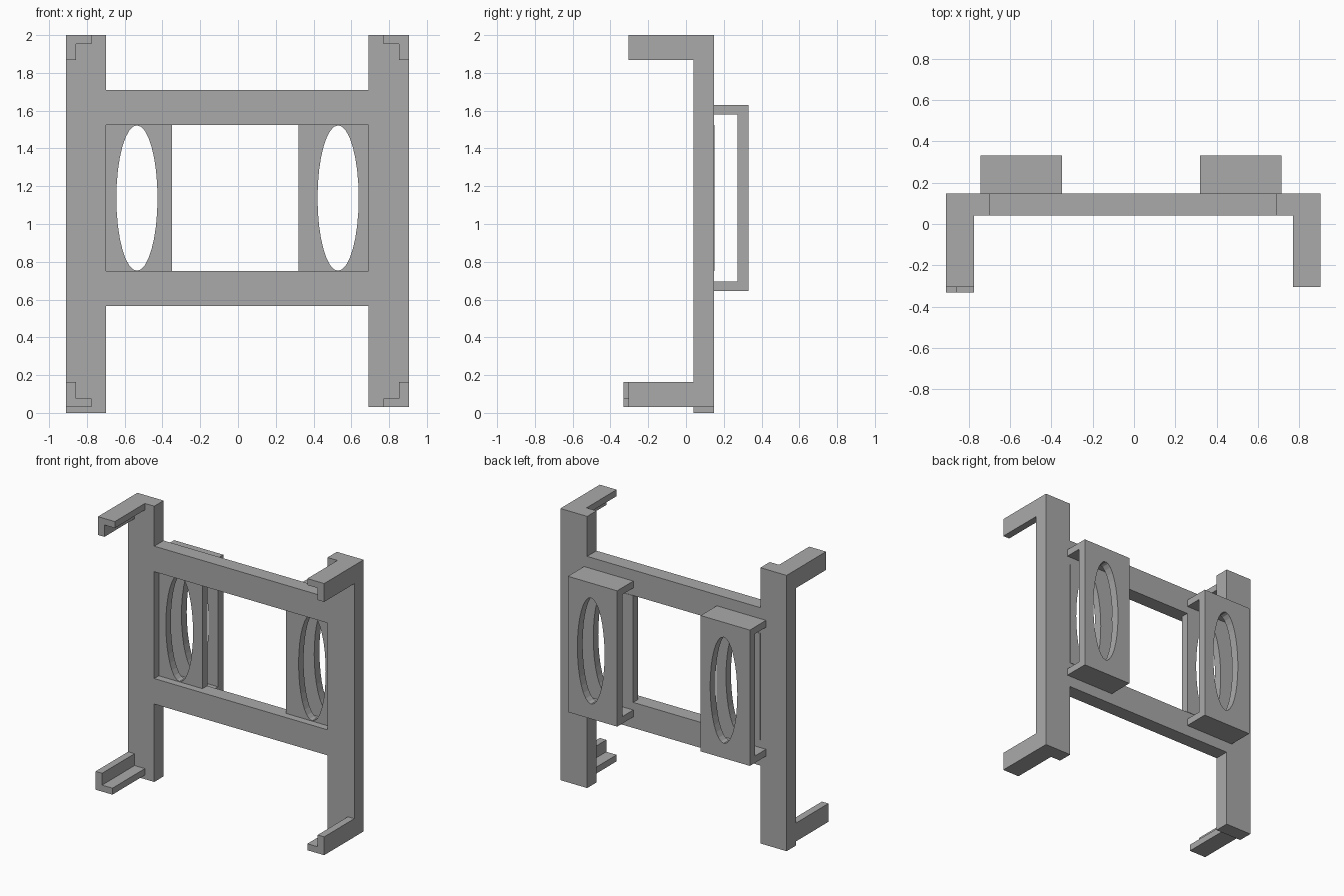
import bpy, bmesh, math

cube = bpy.data.objects.get("Cube")
if cube:
    bpy.data.objects.remove(cube, do_unlink=True)

GREY = (0.4, 0.4, 0.4, 1.0)
grey = bpy.data.materials.new("plain grey")
grey.use_nodes = True
grey.diffuse_color = GREY
grey.node_tree.nodes["Principled BSDF"].inputs["Base Color"].default_value = GREY


def rect(x0, x1, z0, z1):
    return [(x0, z0), (x1, z0), (x1, z1), (x0, z1)]


def ellipse(cx, cz, rx, rz, n=32):
    angles = [2 * math.pi * i / n for i in range(n)]
    return [(cx + rx * math.cos(a), cz + rz * math.sin(a)) for a in angles]


def extrude_profile(name, y0, y1, outline, *holes):
    """Fill an x-z outline with holes and extrude it from y0 to y1."""
    bm = bmesh.new()
    for loop in (outline, *holes):
        verts = [bm.verts.new((x, y0, z)) for x, z in loop]
        for i, v in enumerate(verts):
            bm.edges.new((verts[i - 1], v))
    bmesh.ops.triangle_fill(bm, use_beauty=True, edges=bm.edges[:])
    result = bmesh.ops.extrude_face_region(bm, geom=bm.faces[:], use_keep_orig=True)
    moved = [g for g in result["geom"] if isinstance(g, bmesh.types.BMVert)]
    bmesh.ops.translate(bm, verts=moved, vec=(0, y1 - y0, 0))
    bmesh.ops.recalc_face_normals(bm, faces=bm.faces[:])
    mesh = bpy.data.meshes.new(name)
    bm.to_mesh(mesh)
    bm.free()
    mesh.materials.append(grey)
    obj = bpy.data.objects.new(name, mesh)
    bpy.context.collection.objects.link(obj)
    return obj


# H-shaped main frame with a central window
FRONT, BACK = 0.04, 0.147
LEFT, RIGHT = 0.905, -0.91
IN_L, IN_R = 0.69, -0.70
BAR_LOW, BAR_HIGH = 0.565, 1.71
WIN_LOW, WIN_HIGH = 0.75, 1.525
BASE, TOP = 0.03, 2.0
h_outline = [
    (RIGHT, 0), (IN_R, 0), (IN_R, BAR_LOW), (IN_L, BAR_LOW),
    (IN_L, BASE), (LEFT, BASE), (LEFT, TOP), (IN_L, TOP),
    (IN_L, BAR_HIGH), (IN_R, BAR_HIGH), (IN_R, TOP), (RIGHT, TOP),
]
extrude_profile("frame", FRONT, BACK, h_outline, rect(IN_R, IN_L, WIN_LOW, WIN_HIGH))

# L-section corner arms reaching forward from the posts
for side, outer, inward in (("left", LEFT, -1), ("right", RIGHT, 1)):
    for level, edge, up in (("upper", TOP, -1), ("lower", BASE, 1)):
        reach = -0.332 if (side, level) == ("right", "lower") else -0.305
        section = [(0, 0), (0.135, 0), (0.135, 0.047), (0.052, 0.047),
                   (0.052, 0.133), (0, 0.133)]
        section = [(outer + inward * x, edge + up * z) for x, z in section]
        extrude_profile(f"{level}_{side}_arm", reach, FRONT, section)

# Rear holders: recessed front plate, back plate and end walls
BOX_LOW, BOX_HIGH, WALL = 0.645, 1.63, 0.05
BOX_BACK, CAVITY_BACK = 0.332, 0.272
for side, x0, x1, p0, p1, cx in (
    ("left", 0.32, 0.715, 0.32, IN_L, 0.53),
    ("right", -0.745, -0.35, IN_R, -0.35, -0.535),
):
    hole = ellipse(cx, (WIN_LOW + WIN_HIGH) / 2, 0.109, 0.385)
    extrude_profile(f"{side}_holder_front_plate", 0.093, 0.15,
                    rect(p0, p1, WIN_LOW, WIN_HIGH), hole)
    extrude_profile(f"{side}_holder_back_plate", CAVITY_BACK, BOX_BACK,
                    rect(x0, x1, BOX_LOW, BOX_HIGH), hole)
    for end, z in (("top", BOX_HIGH - WALL), ("bottom", BOX_LOW)):
        extrude_profile(f"{side}_holder_{end}_wall", BACK, CAVITY_BACK,
                        rect(x0, x1, z, z + WALL))
